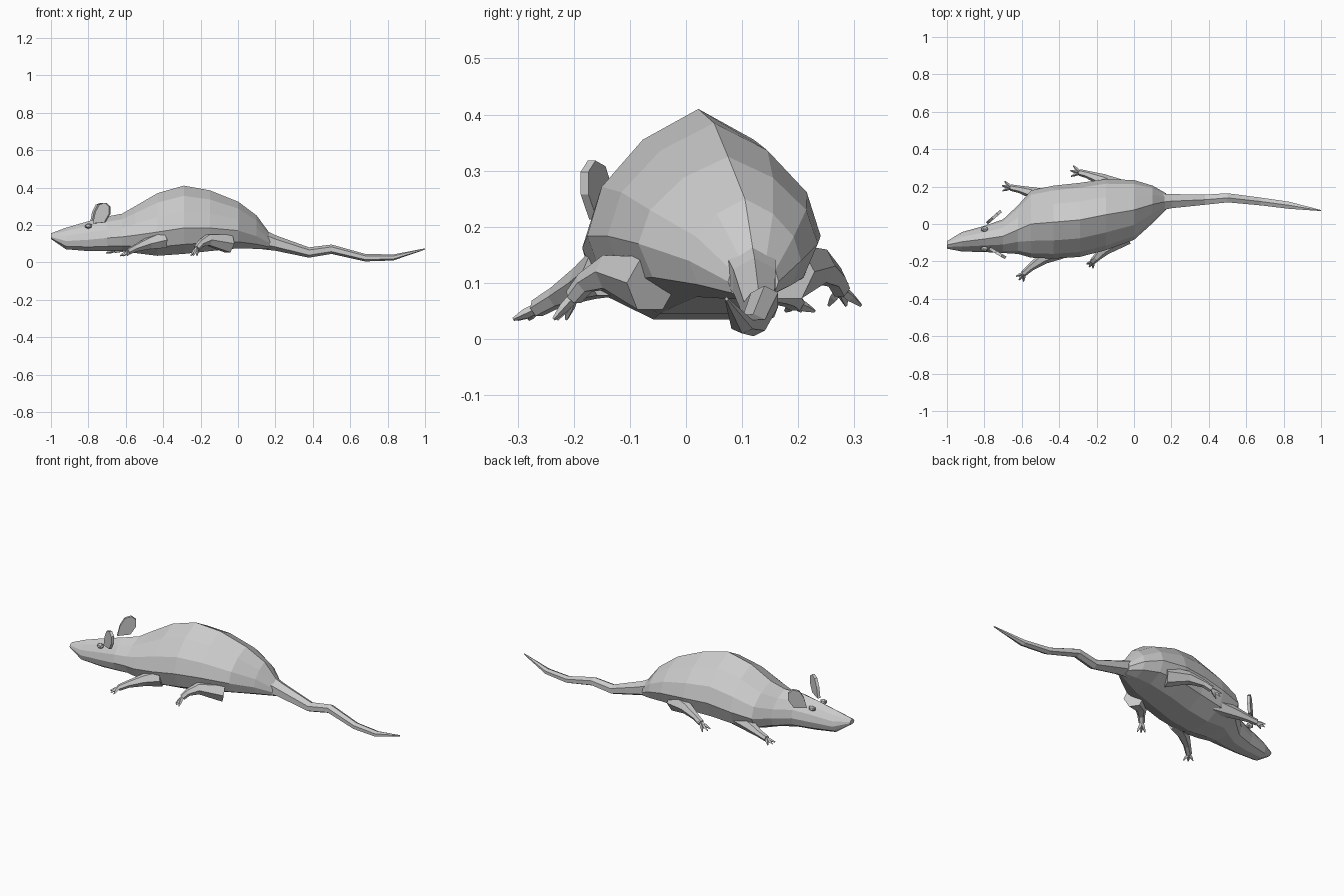
import bpy
import bmesh
import math
from mathutils import Vector, Matrix

cube = bpy.data.objects.get("Cube")
if cube:
    bpy.data.objects.remove(cube, do_unlink=True)

grey = bpy.data.materials.new("plain grey fur")
grey.use_nodes = True
colour = (0.6, 0.6, 0.6, 1)
grey.diffuse_color = colour
grey.node_tree.nodes["Principled BSDF"].inputs["Base Color"].default_value = colour


def finish(name, bm):
    """Turn a bmesh into a flat shaded object."""
    bmesh.ops.recalc_face_normals(bm, faces=bm.faces)
    mesh = bpy.data.meshes.new(name)
    bm.to_mesh(mesh)
    bm.free()
    mesh.materials.append(grey)
    obj = bpy.data.objects.new(name, mesh)
    bpy.context.collection.objects.link(obj)
    return obj


def bridge(bm, rings):
    """Skin a row of equal point rings and close both ends."""
    loops = [[bm.verts.new(p) for p in ring] for ring in rings]
    count = len(loops[0])
    for a, b in zip(loops, loops[1:]):
        for i in range(count):
            j = (i + 1) % count
            bm.faces.new((a[i], a[j], b[j], b[i]))
    bm.faces.new(loops[0])
    bm.faces.new(loops[-1])


def loft(name, half_profile, stations):
    """Sweep a mirrored cross-section along x."""
    mirrored = [(-u, v) for u, v in reversed(half_profile) if u > 0]
    profile = half_profile + mirrored
    bm = bmesh.new()
    bridge(bm, [[(x, y + u * half, low + v * (high - low)) for u, v in profile]
                for x, y, half, low, high in stations])
    return finish(name, bm)


def tube(bm, path, sides):
    """Add a tapered tube through (point, radius) pairs."""
    points = [Vector(p) for p, r in path]
    rings = []
    for i, (p, radius) in enumerate(path):
        along = points[min(i + 1, len(points) - 1)] - points[max(i - 1, 0)]
        turn = along.to_track_quat("Z", "Y")
        rings.append([points[i] + turn @ Vector((
            radius * math.cos(math.tau * k / sides),
            radius * math.sin(math.tau * k / sides), 0)) for k in range(sides)])
    bridge(bm, rings)


# Body and head: stations are x, centre y, half width, bottom, top
body_profile = [(0, 1), (.5, .85), (.87, .62), (1, .38), (.84, .14), (.35, 0)]
body_stations = [
    (-1, -.112, .02, .125, .155),
    (-.92, -.095, .052, .07, .185),
    (-.8, -.08, .07, .06, .22),
    (-.7, -.065, .09, .06, .245),
    (-.62, -.03, .13, .06, .26),
    (-.55, 0, .18, .05, .3),
    (-.43, .01, .195, .035, .37),
    (-.29, .022, .198, .045, .41),
    (-.15, .05, .19, .06, .385),
    (0, .075, .16, .075, .325),
    (.1, .105, .1, .072, .25),
    (.17, .12, .045, .07, .155),
]
loft("body", body_profile, body_stations)

# Tail
tail_profile = [(0, 1), (.9, .75), (.9, .25), (0, 0)]
tail_stations = [
    (.13, .115, .05, .07, .18),
    (.2, .122, .042, .062, .145),
    (.38, .13, .03, .025, .08),
    (.5, .14, .027, .045, .095),
    (.68, .12, .023, .005, .045),
    (.83, .1, .021, .01, .042),
    (1, .072, .003, .068, .075),
]
loft("tail", tail_profile, tail_stations)

# Legs: a tapered limb with a fan of pointed toes
legs = {
    "right_front_leg": ([((-.4, -.14, .12), .05), ((-.48, -.18, .1), .034),
                         ((-.55, -.23, .075), .02), ((-.59, -.265, .055), .017)],
                        (-.025, -.035, -.02)),
    "left_front_leg": ([((-.42, .13, .11), .05), ((-.54, .165, .09), .032),
                        ((-.61, .185, .075), .02), ((-.66, .195, .065), .017)],
                       (-.045, .01, -.015)),
    "right_hind_leg": ([((-.05, -.06, .1), .055), ((-.16, -.135, .12), .034),
                        ((-.2, -.18, .1), .02), ((-.22, -.2, .075), .017)],
                       (-.02, -.03, -.04)),
    "left_hind_leg": ([((-.06, .18, .12), .055), ((-.17, .235, .13), .034),
                       ((-.25, .265, .11), .02), ((-.29, .275, .09), .018)],
                      (-.05, .01, -.03)),
}
for name, (path, reach) in legs.items():
    bm = bmesh.new()
    tube(bm, path, 6)
    wrist = Vector(path[-1][0])
    for angle in (-35, 0, 35):
        toe = Matrix.Rotation(math.radians(angle), 3, "Z") @ Vector(reach)
        tube(bm, [(wrist - toe * .3, .01), (wrist + toe * .5, .009),
                  (wrist + toe, .003)], 4)
    finish(name, bm)

# Ears: thin upright leaves swept outwards and back
ear_outline = [(-.055, -.05), (-.04, .01), (-.015, .05), (.02, .06),
               (.045, .04), (.045, 0), (.015, -.045)]
ears = {"right_ear": ((-.725, -.158, .258), (.85, -.5, 0)),
        "left_ear": ((-.745, .04, .258), (.75, .65, 0))}
for name, (centre, sweep) in ears.items():
    sweep = Vector(sweep).normalized()
    depth = sweep.cross(Vector((0, 0, 1))) * .008
    middle = Vector(centre)
    outline = [middle + sweep * u + Vector((0, 0, v)) for u, v in ear_outline]
    bm = bmesh.new()
    bridge(bm, [[p - depth for p in outline], [p + depth for p in outline]])
    finish(name, bm)

# Eyes
for name, y in (("right_eye", -.133), ("left_eye", -.027)):
    bm = bmesh.new()
    bmesh.ops.create_icosphere(bm, subdivisions=1, radius=.02)
    bmesh.ops.scale(bm, vec=(1.1, .8, .8), verts=bm.verts)
    bmesh.ops.translate(bm, vec=(-.8, y, .195), verts=bm.verts)
    finish(name, bm)
